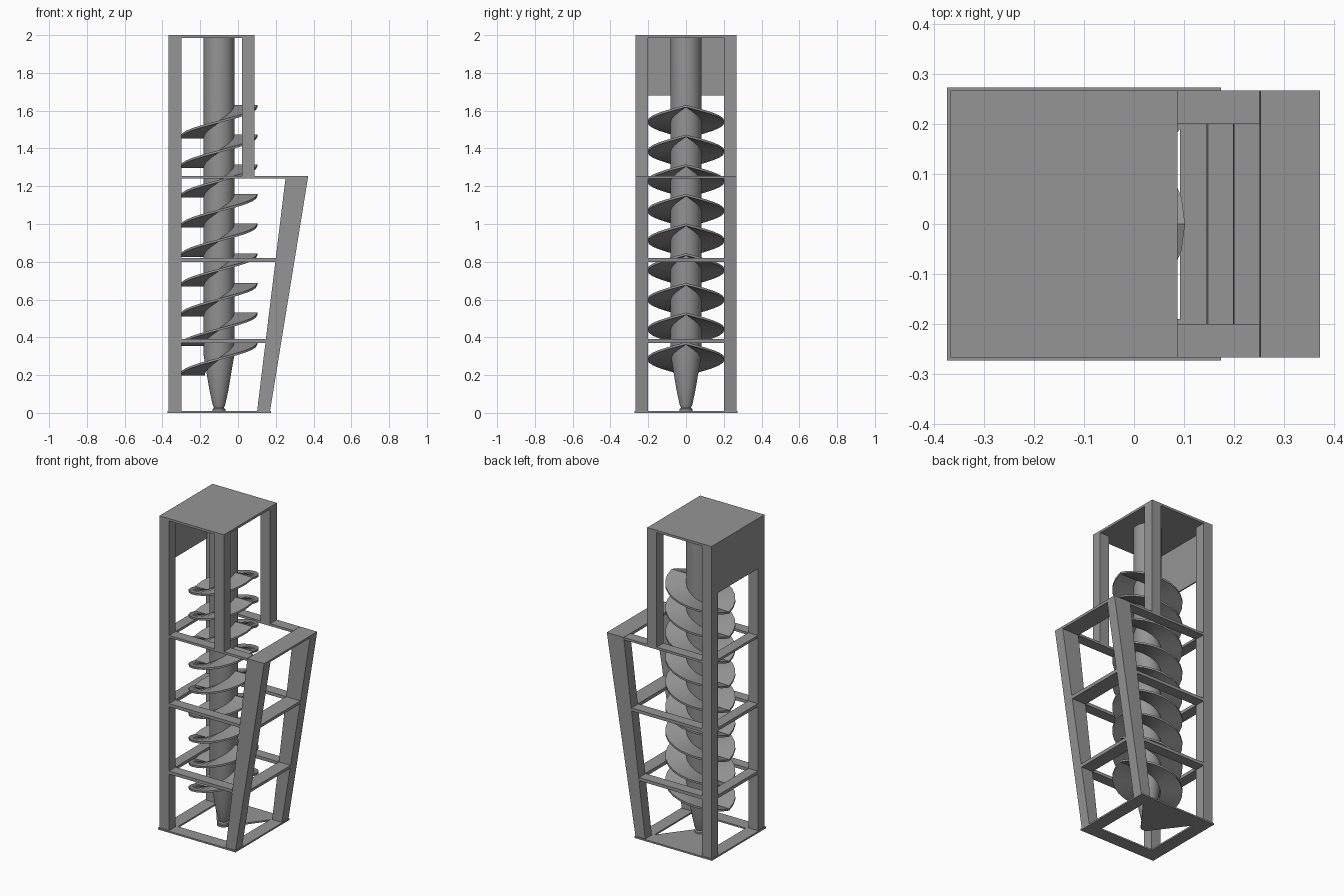
import bpy, bmesh, math

cube = bpy.data.objects.get("Cube")
if cube:
    bpy.data.objects.remove(cube, do_unlink=True)

steel = bpy.data.materials.new("grey_steel")
GREY = (0.3, 0.3, 0.3, 1)
steel.use_nodes = True
steel.diffuse_color = GREY
steel.node_tree.nodes["Principled BSDF"].inputs["Base Color"].default_value = GREY


def finish(name, bm, smooth=False):
    bmesh.ops.recalc_face_normals(bm, faces=bm.faces)
    mesh = bpy.data.meshes.new(name)
    bm.to_mesh(mesh)
    bm.free()
    mesh.materials.append(steel)
    obj = bpy.data.objects.new(name, mesh)
    bpy.context.collection.objects.link(obj)
    if smooth:
        bpy.ops.object.select_all(action='DESELECT')
        obj.select_set(True)
        bpy.context.view_layer.objects.active = obj
        bpy.ops.object.shade_smooth_by_angle(angle=math.radians(35))
    return obj


def prism(name, outline, offset):
    """Extrude a closed outline of 3D points along an offset."""
    bm = bmesh.new()
    face = bm.faces.new([bm.verts.new(p) for p in outline])
    new = bmesh.ops.extrude_face_region(bm, geom=[face], use_keep_orig=True)
    verts = [v for v in new["geom"] if isinstance(v, bmesh.types.BMVert)]
    bmesh.ops.translate(bm, vec=offset, verts=verts)
    return finish(name, bm)


def box(name, x0, x1, y0, y1, z0, z1):
    outline = [(x0, y0, z0), (x1, y0, z0), (x1, y1, z0), (x0, y1, z0)]
    return prism(name, outline, (0, 0, z1 - z0))


BACK, BACK_IN = -0.367, -0.30
HALF, HALF_IN = 0.267, 0.20
DECK, TOP = 1.255, 2.0


def inner(z):
    return 0.10 + 0.153 * z / DECK


def outer(z):
    return 0.168 + 0.204 * z / DECK


# Posts, straight and leaning, on both sides
for side, y0 in (("front", -HALF), ("rear", HALF_IN)):
    y1 = y0 + HALF - HALF_IN
    box(side + "_tall_post", BACK, BACK_IN, y0, y1, 0.01, TOP - 0.015)
    box(side + "_upper_post", 0.02, 0.087, y0, y1, DECK, TOP - 0.015)
    slant = [(f(z), y0, z) for f, z in ((inner, 0.01), (outer, 0.01), (outer, DECK), (inner, DECK))]
    prism(side + "_leaning_post", slant, (0, y1 - y0, 0))

# Horizontal frames between the posts
for label, z1, t in (("low", 0.39, 0.02), ("middle", 0.82, 0.02), ("deck", DECK, 0.015)):
    z0 = z1 - t
    box(label + "_back_bar", BACK, BACK_IN, -HALF_IN, HALF_IN, z0, z1)
    for side, y0 in (("front", -HALF), ("rear", HALF_IN)):
        box(f"{label}_{side}_bar", BACK_IN, inner(z0), y0, y0 + HALF - HALF_IN, z0, z1)
    profile = [(f(z), -HALF_IN, z) for f, z in ((inner, z0), (outer, z0), (outer, z1), (inner, z1))]
    prism(label + "_outer_bar", profile, (0, 2 * HALF_IN, 0))

# Cap and back panel
box("top_plate", BACK, 0.087, -HALF, HALF, TOP - 0.015, TOP)
box("back_panel", BACK, BACK + 0.008, -HALF_IN, HALF_IN, 1.68, TOP - 0.015)

# Base frame with a bracket under the shaft
for side, y0 in (("front", -0.273), ("rear", 0.19)):
    box(side + "_base_bar", -0.374, 0.174, y0, y0 + 0.083, 0, 0.01)
box("back_base_bar", -0.374, -0.29, -0.19, 0.19, 0, 0.01)
box("outer_base_bar", 0.092, 0.174, -0.19, 0.19, 0, 0.01)
CX = -0.101
tip = [(CX + 0.04 * math.cos(math.radians(a)), 0.04 * math.sin(math.radians(a)), 0)
       for a in range(-160, -19, 20)]
prism("bearing_bracket", [(-0.29, 0.19, 0)] + tip + [(0.092, 0.19, 0)], (0, 0, 0.01))

# Turned shaft with a tapered foot
bm = bmesh.new()
profile = [(0, 0.01), (0.034, 0.01), (0.034, 0.02), (0.026, 0.026), (0.034, 0.045),
           (0.05, 0.12), (0.082, 0.31), (0.082, 1.985), (0, 1.985)]
points = [bm.verts.new((CX + r, 0, z)) for r, z in profile]
edges = [bm.edges.new(pair) for pair in zip(points, points[1:])]
bmesh.ops.spin(bm, geom=points + edges, cent=(CX, 0, 0), axis=(0, 0, 1),
               angle=math.tau, steps=32)
bmesh.ops.remove_doubles(bm, verts=bm.verts, dist=0.0005)
finish("shaft", bm, True)


# Flights: mirrored half turns rising from the back to the outer side
def flight(name, z_low):
    bm = bmesh.new()
    steps, rise, thick = 12, 0.165, 0.012
    for sign in (1, -1):
        rings = []
        for i in range(steps + 1):
            a = math.pi * i / steps
            z = z_low + rise * i / steps
            rings.append([bm.verts.new((CX - r * math.cos(a), sign * r * math.sin(a), z + h))
                          for r, h in ((0.075, 0), (0.203, 0), (0.203, thick), (0.075, thick))])
        for a, b in zip(rings, rings[1:]):
            for k in range(4):
                n = (k + 1) % 4
                bm.faces.new((a[k], a[n], b[n], b[k]))
        bm.faces.new(rings[0])
        bm.faces.new(rings[-1])
    finish(name, bm, True)


for i in range(9):
    flight(f"flight_{i + 1}", 0.197 + 0.157 * i)
